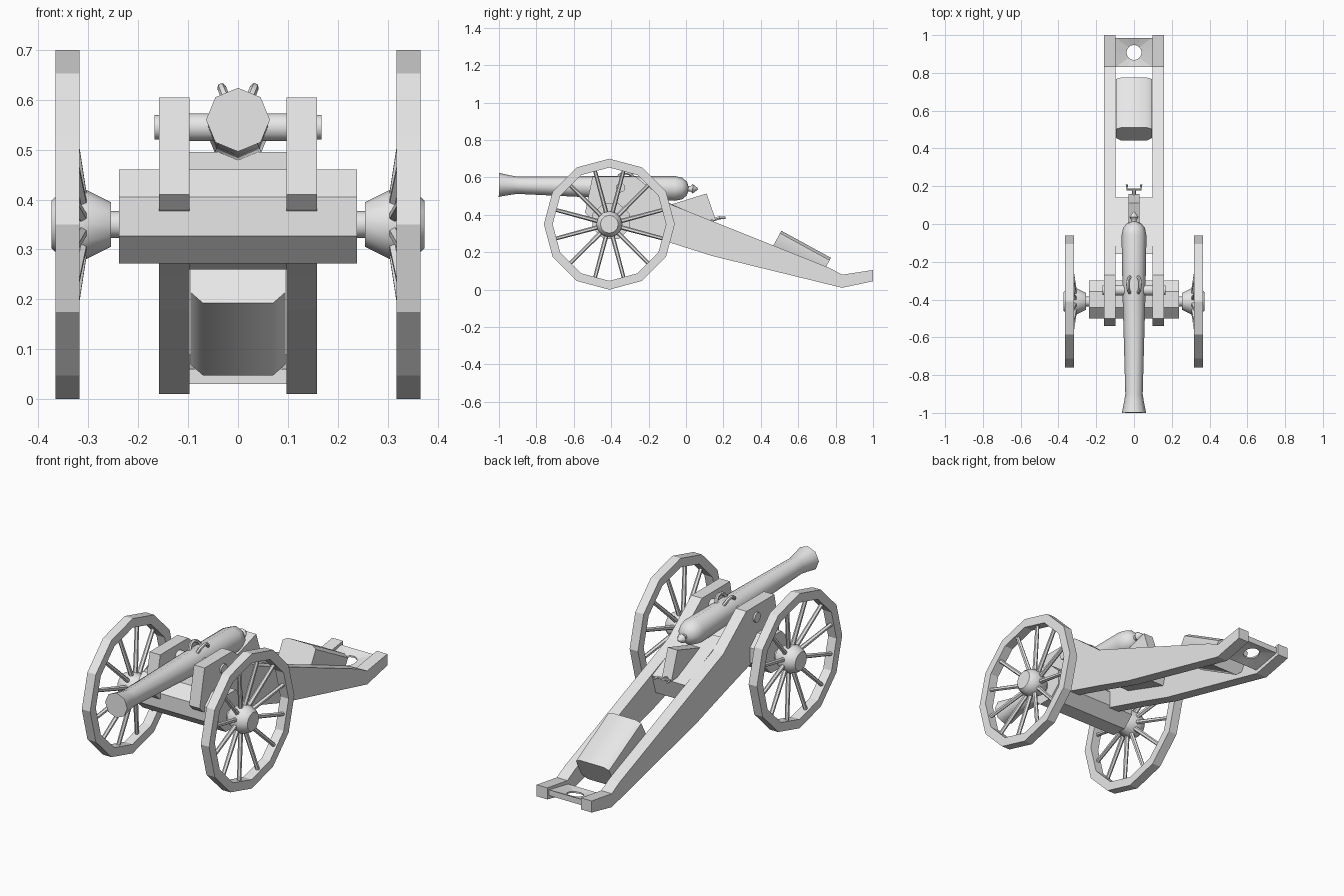
import bpy, bmesh
from math import sin, cos, pi, radians
from mathutils import Vector

cube = bpy.data.objects.get("Cube")
if cube:
    bpy.data.objects.remove(cube, do_unlink=True)

grey = bpy.data.materials.new("plain_grey")
grey.use_nodes = True
colour = (0.8, 0.8, 0.8, 1)
grey.diffuse_color = colour
grey.node_tree.nodes["Principled BSDF"].inputs["Base Color"].default_value = colour


def loft(name, loops, closed=False, smooth=0):
    """Skin a row of equal point loops; cap the ends or join them in a ring."""
    bm = bmesh.new()
    rows = [[bm.verts.new(p) for p in loop] for loop in loops]
    n = len(rows[0])
    pairs = list(zip(rows, rows[1:]))
    if closed:
        pairs.append((rows[-1], rows[0]))
    else:
        bm.faces.new(rows[0])
        bm.faces.new(rows[-1])
    for a, b in pairs:
        for i in range(n):
            j = (i + 1) % n
            bm.faces.new((a[i], a[j], b[j], b[i]))
    bmesh.ops.recalc_face_normals(bm, faces=bm.faces)
    mesh = bpy.data.meshes.new(name)
    bm.to_mesh(mesh)
    bm.free()
    mesh.materials.append(grey)
    ob = bpy.data.objects.new(name, mesh)
    bpy.context.collection.objects.link(ob)
    if smooth:
        bpy.ops.object.select_all(action='DESELECT')
        ob.select_set(True)
        bpy.context.view_layer.objects.active = ob
        bpy.ops.object.shade_smooth_by_angle(angle=radians(smooth))
    return ob


def prism(name, profile, x0, x1, smooth=0):
    """Extrude a (y, z) profile along x."""
    return loft(name, [[(x, y, z) for y, z in profile] for x in (x0, x1)], smooth=smooth)


def tube(name, path, radii, side, n=8, smooth=50, turn=0.0):
    """Round section along a path that lies square to the side vector."""
    pts = [Vector(p) for p in path]
    u = Vector(side).normalized()
    loops = []
    for i, p in enumerate(pts):
        t = pts[min(i + 1, len(pts) - 1)] - pts[max(i - 1, 0)]
        v = t.cross(u).normalized()
        angles = [turn + 2 * pi * k / n for k in range(n)]
        loops.append([p + radii[i] * (u * cos(a) + v * sin(a)) for a in angles])
    return loft(name, loops, smooth=smooth)


# Wheels: twelve-sided rim, dished spokes, turned hub
WY, WZ = -0.41, 0.35


def on_wheel(x, r, a):
    return Vector((x, WY + r * cos(a), WZ + r * sin(a)))


hub_profile = [(0.255, 0.045), (0.305, 0.07), (0.335, 0.07), (0.36, 0.06), (0.374, 0.048)]
for s, label in ((1, "left"), (-1, "right")):
    corners = [pi / 6 * k for k in range(12)]
    rim = [(0.318, 0.35), (0.366, 0.35), (0.366, 0.303), (0.318, 0.303)]
    loft(label + "_wheel_rim", [[on_wheel(s * x, r, a) for a in corners] for x, r in rim], closed=True)
    for k, a in enumerate(corners):
        a += pi / 12
        tube(f"{label}_spoke_{k + 1}",
             [on_wheel(s * 0.312, 0.05, a), on_wheel(s * 0.348, 0.302, a)],
             [0.012, 0.01], (0, -sin(a), cos(a)), n=6, smooth=0)
    tube(label + "_hub", [(s * x, WY, WZ) for x, r in hub_profile],
         [r for x, r in hub_profile], (0, 0, 1), n=12)

# Axle rod and eight-sided axle beam
tube("axle_rod", [(-0.3, WY, WZ), (0.3, WY, WZ)], [0.027] * 2, (0, 0, 1), n=12)
beam = [(-0.40 + 0.108 * cos(pi / 8 + k * pi / 4), 0.366 + 0.102 * sin(pi / 8 + k * pi / 4))
        for k in range(8)]
prism("axle_beam", beam, -0.239, 0.239)

# Carriage cheeks running back into the trail
cheek = [(-0.54, 0.41), (-0.50, 0.605), (-0.27, 0.605), (-0.08, 0.455), (0.77, 0.115),
         (0.835, 0.08), (1.0, 0.105), (1.0, 0.045), (0.835, 0.01), (0.14, 0.18),
         (-0.08, 0.25), (-0.51, 0.38)]
for s, label in ((1, "left"), (-1, "right")):
    prism(label + "_cheek", cheek, s * 0.097, s * 0.158)

# Transom and elevating wedge between the cheeks
prism("transom", [(-0.16, 0.495), (0.14, 0.36), (0.11, 0.26), (-0.16, 0.35)], -0.097, 0.097)
prism("elevating_wedge", [(-0.08, 0.455), (0.11, 0.514), (0.16, 0.37), (0.0, 0.38)], -0.028, 0.028)

# Elevating crank
tube("crank_stem", [(0, 0.13, 0.37), (0, 0.185, 0.385)], [0.01] * 2, (1, 0, 0), n=6)
tube("crank_handle", [(-0.038, 0.21, 0.385), (-0.036, 0.182, 0.385), (0.036, 0.182, 0.385),
                      (0.038, 0.21, 0.385)], [0.007] * 4, (0, 0, 1), n=6)

# Barrel with flared muzzle, rounded breech and knob, tilted a little
barrel = [(-1.0, 0.064), (-0.94, 0.052), (-0.9, 0.046), (-0.4, 0.06), (-0.06, 0.066),
          (-0.02, 0.058), (0.005, 0.036), (0.012, 0.014), (0.024, 0.014), (0.036, 0.025),
          (0.065, 0.003)]


def axis_z(y):
    return 0.56 - 0.02 * (y + 1)


tube("barrel", [(0, y, axis_z(y)) for y, r in barrel], [r for y, r in barrel], (1, 0, 0))

# Trunnions
tube("trunnion_bar", [(-0.155, -0.35, 0.545), (0.155, -0.35, 0.545)], [0.028] * 2, (0, 0, 1), n=12)
tube("trunnion_ends", [(-0.167, -0.35, 0.545), (0.167, -0.35, 0.545)], [0.025] * 2, (0, 0, 1), n=12)

# Two arched lifting handles, leaning outward
for s, label in ((1, "left"), (-1, "right")):
    arch = []
    for k in range(9):
        a = pi * k / 8
        rise = 0.045 * sin(a)
        arch.append((s * (0.015 + 0.4 * rise), -0.322 - 0.045 * cos(a), 0.58 + rise))
    tube(label + "_lifting_handle", arch, [0.009] * 9, (1, 0, -0.4 * s), n=6)

# Ammunition chest lying along the trail
section = [(0.095, 0.015), (0.07, 0), (-0.07, 0), (-0.095, 0.015),
           (-0.095, 0.115), (-0.07, 0.14), (0.07, 0.14), (0.095, 0.115)]
down = Vector((0, -0.48, -0.877))
ends = [Vector((0, 0.51, 0.315)), Vector((0, 0.775, 0.17))]
loft("trail_chest", [[e + down * d + Vector((x, 0, 0)) for x, d in section] for e in ends], smooth=50)

# Towing plate with a round, sunken eye
def plate_loop(hole, lift):
    pts = []
    for k in range(16):
        c, d = cos(k * pi / 8), sin(k * pi / 8)
        m = max(abs(c), abs(d))
        x, y = (0.04 * c, 0.04 * d) if hole else (0.098 * c / m, 0.078 * d / m)
        pts.append((x, 0.908 + y, 0.06 + 0.19 * y + lift))
    return pts


loft("towing_plate", [plate_loop(False, 0.015), plate_loop(True, 0.004),
                      plate_loop(True, -0.004), plate_loop(False, -0.015)], closed=True)
